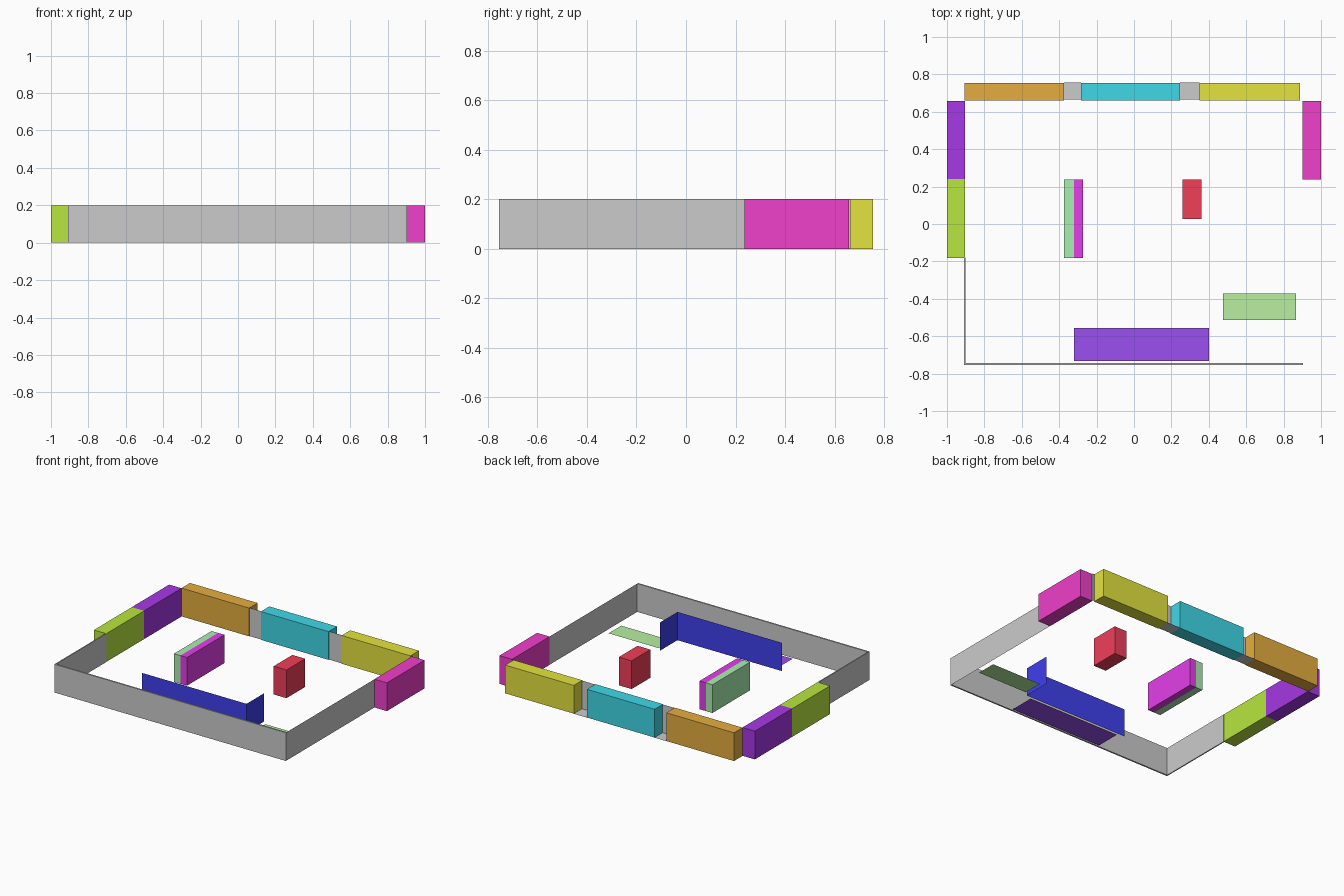
import bpy, bmesh

if "Cube" in bpy.data.objects:
    bpy.data.objects.remove(bpy.data.objects["Cube"])

H = 0.2  # common height of walls and units


def finish(name, bm, color):
    me = bpy.data.meshes.new(name)
    bm.to_mesh(me)
    bm.free()
    ob = bpy.data.objects.new(name, me)
    bpy.context.collection.objects.link(ob)
    if color:
        mat = bpy.data.materials.new(name + "_color")
        mat.diffuse_color = (*color, 1)
        mat.use_nodes = True
        mat.node_tree.nodes["Principled BSDF"].inputs["Base Color"].default_value = mat.diffuse_color
        me.materials.append(mat)


def box(name, x0, x1, y0, y1, color=None):
    bm = bmesh.new()
    bmesh.ops.create_cube(bm, size=1)
    for v in bm.verts:
        v.co = (x0 if v.co.x < 0 else x1, y0 if v.co.y < 0 else y1, 0 if v.co.z < 0 else H)
    finish(name, bm, color)


def plate(name, x0, x1, y0, y1, color=None):
    bm = bmesh.new()
    bm.faces.new([bm.verts.new((x, y, 0)) for x, y in ((x0, y0), (x1, y0), (x1, y1), (x0, y1))])
    finish(name, bm, color)


def screen(name, path, color=None):
    # thin upright sheet following a floor path
    bm = bmesh.new()
    cols = [(bm.verts.new((x, y, 0)), bm.verts.new((x, y, H))) for x, y in path]
    for a, b in zip(cols, cols[1:]):
        bm.faces.new((a[0], b[0], b[1], a[1]))
    finish(name, bm, color)


# Perimeter walls
box("front_wall", -0.91, 0.903, -0.755, -0.744)
box("left_wall", -0.91, -0.902, -0.744, -0.18)
screen("right_wall", [(0.903, -0.744), (0.903, 0.24)])
screen("right_corner_wall", [(0.903, 0.658), (0.903, 0.665), (0.888, 0.665)])

# Back wall gaps with floor strips
for i, (x0, x1) in enumerate(((-0.375, -0.283), (0.247, 0.35))):
    screen(f"back_wall_{i}", [(x0, 0.665), (x1, 0.665)])
    plate(f"gap_floor_{i}", x0, x1, 0.665, 0.757)

# Wall units around the room
units = {
    "orange_back_unit": (-0.905, -0.375, 0.66, 0.755, (0.78, 0.42, 0.05)),
    "cyan_back_unit": (-0.283, 0.247, 0.66, 0.755, (0.05, 0.69, 0.8)),
    "yellow_back_unit": (0.35, 0.888, 0.66, 0.755, (0.78, 0.77, 0.05)),
    "purple_left_unit": (-1, -0.903, 0.24, 0.658, (0.38, 0.04, 0.78)),
    "green_left_unit": (-1, -0.903, -0.183, 0.24, (0.48, 0.79, 0.05)),
    "pink_right_unit": (0.902, 1, 0.237, 0.658, (0.87, 0.05, 0.59)),
    # Free-standing units
    "green_island": (-0.373, -0.322, -0.183, 0.237, (0.4, 0.86, 0.44)),
    "magenta_island": (-0.322, -0.272, -0.183, 0.237, (0.77, 0.05, 0.81)),
    "red_island": (0.26, 0.36, 0.028, 0.237, (0.87, 0.05, 0.1)),
}
for name, (x0, x1, y0, y1, color) in units.items():
    box(name, x0, x1, y0, y1, color)

# L-shaped partition and floor mats
screen("partition", [(-0.375, -0.54), (0.445, -0.54), (0.445, -0.345)], (0.05, 0.05, 0.86))
plate("green_mat", 0.475, 0.867, -0.513, -0.372, (0.48, 0.87, 0.36))
plate("indigo_mat", -0.322, 0.4, -0.733, -0.555, (0.33, 0.08, 0.87))
